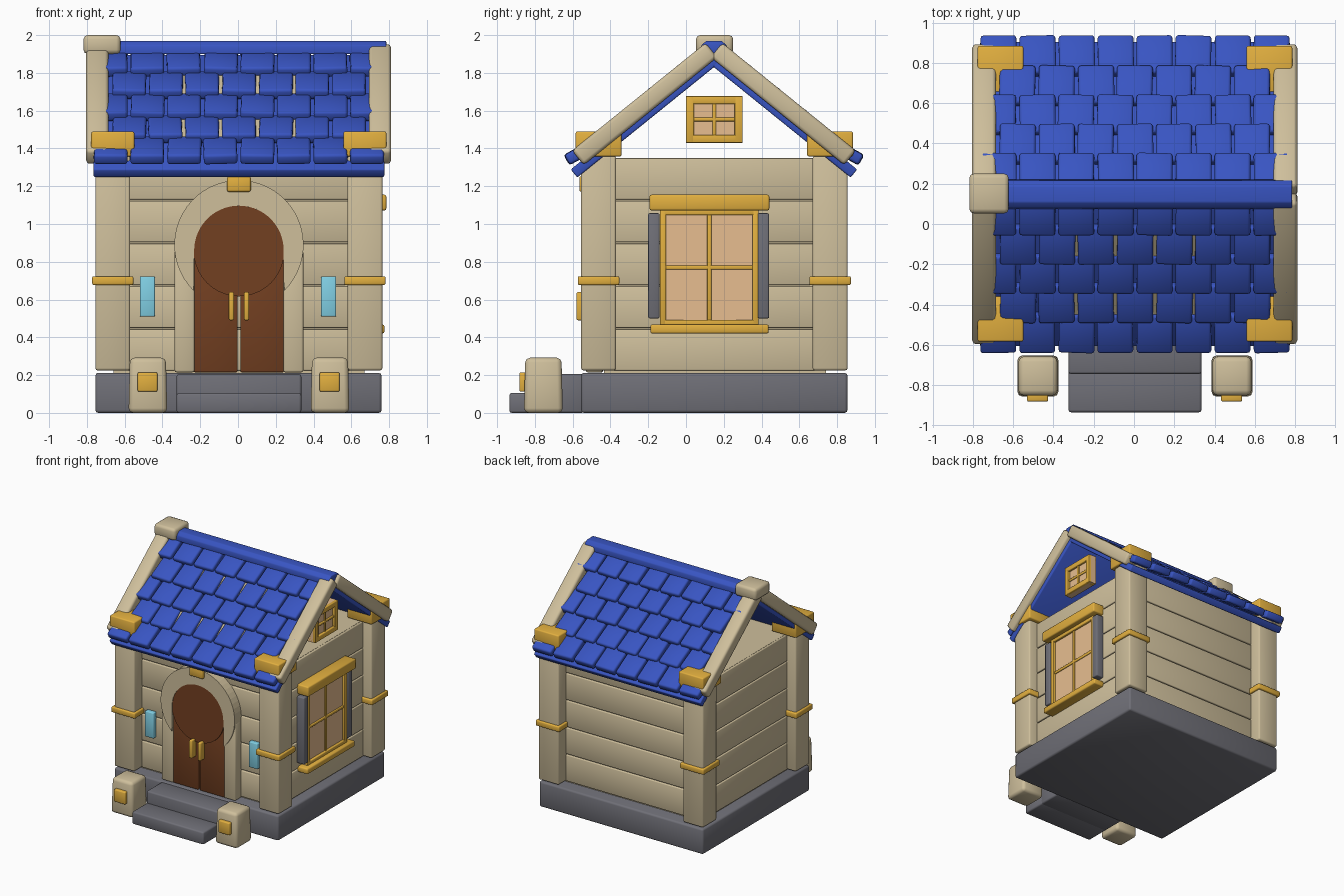
import bpy, bmesh, math, random
from mathutils import Matrix, Vector

random.seed(4)
cube = bpy.data.objects.get("Cube")
if cube:
    bpy.data.objects.remove(cube, do_unlink=True)


def material(name, *rgb):
    m = bpy.data.materials.new(name)
    m.use_nodes = True
    m.diffuse_color = (*rgb, 1)
    m.node_tree.nodes["Principled BSDF"].inputs["Base Color"].default_value = (*rgb, 1)
    return m


STONE = material("beige stone", 0.62, 0.52, 0.33)
BLUE = material("roof blue", 0.04, 0.09, 0.54)
GOLD = material("gold", 0.76, 0.43, 0.05)
GREY = material("slate grey", 0.16, 0.16, 0.185)
BROWN = material("door brown", 0.17, 0.05, 0.015)
CYAN = material("lamp cyan", 0.22, 0.63, 0.78)
PEACH = material("warm glass", 0.83, 0.53, 0.29)


def finish(name, bm, mat, bevel):
    bmesh.ops.recalc_face_normals(bm, faces=bm.faces)
    mesh = bpy.data.meshes.new(name)
    bm.to_mesh(mesh)
    bm.free()
    mesh.materials.append(mat)
    obj = bpy.data.objects.new(name, mesh)
    bpy.context.collection.objects.link(obj)
    if bevel:
        mod = obj.modifiers.new("Soft edges", 'BEVEL')
        mod.width, mod.segments = bevel, 2
        mesh.shade_smooth()
    return obj


def block(bm, x, y, z, matrix=Matrix(), taper=1.0):
    """Add a box given its three (low, high) ranges."""
    lo, hi = Vector((x[0], y[0], z[0])), Vector((x[1], y[1], z[1]))
    place = Matrix.Translation((lo + hi) / 2) @ Matrix.Diagonal((*(hi - lo), 1))
    verts = bmesh.ops.create_cube(bm, size=1)["verts"]
    for v in verts:
        if v.co.z > 0:
            v.co.x *= taper
            v.co.y *= taper
    bmesh.ops.transform(bm, matrix=matrix @ place, verts=verts)


def box(name, mat, x, y, z, bevel=0.01, matrix=Matrix(), taper=1.0):
    bm = bmesh.new()
    block(bm, x, y, z, matrix, taper)
    return finish(name, bm, mat, bevel)


def prism(name, mat, points, depth, axis, bevel=0):
    """Extrude a 2D outline along x (outline in y, z) or y (outline in x, z)."""
    bm = bmesh.new()
    at = lambda a, b, d: (d, a, b) if axis == "x" else (a, d, b)
    face = bm.faces.new([bm.verts.new(at(a, b, depth[0])) for a, b in points])
    new = bmesh.ops.extrude_face_region(bm, geom=[face])["geom"]
    step = Vector(at(0, 0, depth[1] - depth[0]))
    bmesh.ops.translate(bm, vec=step, verts=[v for v in new if isinstance(v, bmesh.types.BMVert)])
    return finish(name, bm, mat, bevel)


def span(centre, size):
    return centre - size / 2, centre + size / 2


# Foundation and steps
box("foundation", GREY, (-0.755, 0.76), (-0.555, 0.855), (0, 0.212), 0.015)
box("upper_step", GREY, (-0.325, 0.335), (-0.745, -0.54), (0, 0.205), 0.012)
box("lower_step", GREY, (-0.325, 0.335), (-0.935, -0.72), (0, 0.105), 0.012)

# Plank walls with a core behind the grooves
box("wall_core", STONE, (-0.66, 0.67), (-0.435, 0.74), (0.2, 1.35), 0)
bm = bmesh.new()
plank = 0.2265
for i in range(5):
    z = 0.22 + i * plank
    block(bm, (-0.675, 0.687), (-0.452, 0.757), (z + 0.004, z + plank - 0.004))
finish("wall_planks", bm, STONE, 0.006)

# Corner posts with bands and brackets
for x, side in ((-0.663, "right"), (0.672, "left")):
    for y, end in ((-0.463, "front"), (0.763, "back")):
        tag = f"{end}_{side}"
        box(f"{tag}_post", STONE, span(x, 0.185), span(y, 0.185), (0.225, 1.36), 0.012)
        box(f"{tag}_band", GOLD, span(x, 0.218), span(y, 0.22), (0.677, 0.723), 0.008)
        box(f"{tag}_bracket", GOLD, span(x, 0.228), span(y, 0.243), (1.357, 1.49), 0.01)

# Doorway arch and legs
DOOR_X, ARCH_Z, OUTER, INNER, WALL_Y = 0.005, 0.89, 0.342, 0.237, -0.44
angles = [math.radians(-45 + 270 * i / 40) for i in range(41)]
ring = [(DOOR_X + OUTER * math.cos(a), ARCH_Z + OUTER * math.sin(a)) for a in angles]
for a in reversed(angles):
    dx, dz = INNER * math.cos(a), INNER * math.sin(a)
    if dz < 0:
        dx = math.copysign(INNER, dx)
    ring.append((DOOR_X + dx, ARCH_Z - 0.03 + dz))
prism("door_arch", STONE, ring, (-0.54, WALL_Y), "y")
for s in (-1, 1):
    box("door_leg", STONE, span(DOOR_X + s * 0.288, 0.105), (-0.53, WALL_Y), (0.215, 0.86))
    box("door_leaf", BROWN, span(DOOR_X + s * 0.123, 0.23), (-0.525, WALL_Y), (0.215, 0.86), 0.006)
    box("door_handle", GOLD, span(DOOR_X + s * 0.04, 0.028), (-0.58, -0.52), (0.49, 0.64), 0.008)
    box("wall_lamp", CYAN, span(s * 0.48, 0.08), (-0.488, WALL_Y), (0.51, 0.723), 0.006)
disc = [(DOOR_X + 0.24 * math.cos(math.tau * i / 40), 0.857 + 0.24 * math.sin(math.tau * i / 40))
        for i in range(40)]
prism("door_top", BROWN, disc, (-0.535, WALL_Y), "y")
box("keystone", GOLD, span(DOOR_X, 0.125), (-0.565, WALL_Y), (1.17, 1.253), 0.01)

# Stone bollards with plates beside the steps
for s in (-1, 1):
    x = 0.005 + s * 0.482
    box("bollard", STONE, span(x, 0.205), (-0.858, -0.652), (0, 0.292), 0.025, taper=0.93)
    box("bollard_plate", GOLD, span(x - 0.002, 0.105), (-0.882, -0.83), (0.112, 0.215), 0.008)


def window(name, y, z, x, rim, bars):
    """Glazed window facing +x."""
    box(f"{name}_glass", PEACH, (x - 0.05, x), y, z, 0)
    front = (x - 0.055, x + 0.02)
    bm = bmesh.new()
    for edge in (y[0] + rim / 2, y[1] - rim / 2):
        block(bm, front, span(edge, rim), z)
    for edge in (z[0] + rim / 2, z[1] - rim / 2):
        block(bm, front, y, span(edge, rim))
    block(bm, (x - 0.02, x + 0.01), span(sum(y) / 2, bars), z)
    block(bm, (x - 0.02, x + 0.01), y, span(sum(z) / 2, bars))
    finish(f"{name}_frame", bm, GOLD, 0.005)


# Side window with lintel, sill and shutters; small gable window above
window("side_window", (-0.138, 0.385), (0.46, 1.08), 0.72, 0.033, 0.022)
box("window_lintel", GOLD, (0.66, 0.785), (-0.193, 0.441), (1.072, 1.155))
box("window_sill", GOLD, (0.66, 0.775), (-0.188, 0.438), (0.42, 0.468))
for y in (-0.17, 0.41):
    box("shutter", GREY, (0.66, 0.75), span(y, 0.06), (0.5, 1.057), 0.008)
window("gable_window", (0, 0.3), (1.43, 1.677), 0.695, 0.042, 0.02)

# Roof slopes: local axes are x, distance down the slope, height off the slope
RIDGE_Y, RIDGE_Z, PITCH = 0.148, 1.83, math.radians(38.9)
COS, SIN = math.cos(PITCH), math.sin(PITCH)
ROWS, STEP, TILE = 5, 0.186, 0.194
for s, side in ((-1, "front"), (1, "back")):
    slope = Matrix(((1, 0, 0, 0), (0, s * COS, s * SIN, RIDGE_Y),
                    (0, -SIN, COS, RIDGE_Z), (0, 0, 0, 1)))
    box(f"{side}_roof_slab", BLUE, (-0.765, 0.775), (-0.04, 0.93), (0, 0.055), 0.008, slope)
    bm = bmesh.new()
    for row in range(ROWS):
        low = 0.915 - (ROWS - 1 - row) * STEP
        count = 8 - row % 2
        lift = 0.107 if row == ROWS - 1 else 0.1
        for i in range(count):
            x = 0.005 + (i - (count - 1) / 2) * TILE
            tilt = (Matrix.Translation((x, low, lift))
                    @ Matrix.Rotation(math.radians(random.uniform(-1.5, 1.5)), 4, 'Z')
                    @ Matrix.Rotation(math.radians(random.uniform(-2, 2)), 4, 'Y')
                    @ Matrix.Rotation(math.radians(10), 4, 'X'))
            length = 0.19 if row == 0 else 0.215
            block(bm, span(0, 0.178), (-length, 0), (-0.03, 0.03), slope @ tilt)
    finish(f"{side}_roof_tiles", bm, BLUE, 0.014)
    for x, end in ((-0.745, "right"), (0.752, "left")):
        box(f"{side}_{end}_gable_beam", STONE, span(x, 0.118), (-0.046, 0.862), (0.03, 0.128),
            0.018, slope)
    # Battens showing between the tiles
    if side == "front":
        for row in (1, 3):
            low = 0.915 - (ROWS - 1 - row) * STEP
            box("roof_batten", STONE, (-0.31, 0.31), (low - 0.19, low - 0.03), (0.05, 0.085),
                0, slope)

# Ridge cap and chimney
half = [(0.073, 1.9), (0.068, 1.945), (0.04, 1.97)]
cap = [(RIDGE_Y + y, z) for y, z in half] + [(RIDGE_Y - y, z) for y, z in reversed(half)]
prism("ridge_cap", BLUE, cap, (-0.72, 0.785), "x", 0.006)
box("chimney", STONE, (-0.818, -0.622), (0.053, 0.25), (1.9, 2.0), 0.022)
